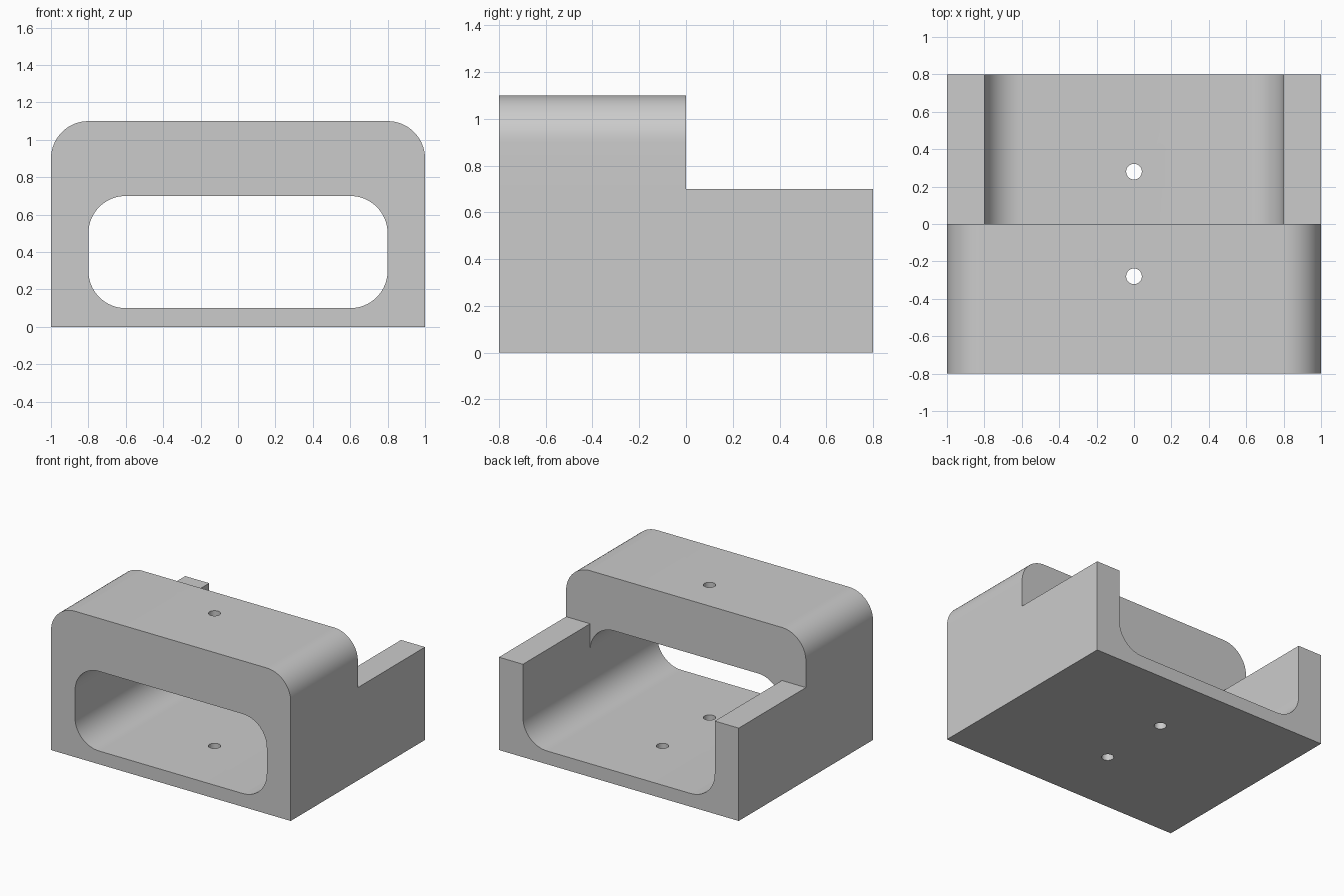
import bpy, bmesh, math

if "Cube" in bpy.data.objects:
    bpy.data.objects.remove(bpy.data.objects["Cube"])

D, R, N = 0.8, 0.2, 16   # half depth, corner radius, segments per corner


def arc(cx, cz, start):
    """Quarter circle, counter-clockwise from the start angle in degrees."""
    return [(cx + R * math.cos(math.radians(start + 90 * i / N)),
             cz + R * math.sin(math.radians(start + 90 * i / N))) for i in range(N + 1)]


# Cross-sections in x, z
hood = [(1, 0), (1, 0.7)] + arc(0.8, 0.9, 0) + arc(-0.8, 0.9, 90) + [(-1, 0.7), (-1, 0)]
tunnel_top = arc(0.6, 0.5, 0) + arc(-0.6, 0.5, 90)
tunnel_bottom = arc(-0.6, 0.3, 180) + arc(0.6, 0.3, 270)
tunnel = tunnel_top + tunnel_bottom
tray = ([(-1, 0), (-1, 0.7), (-0.8, 0.7), (-0.8, 0.5)] + tunnel_bottom
        + [(0.8, 0.5), (0.8, 0.7), (1, 0.7), (1, 0)])

bm = bmesh.new()


def face(points):
    bm.faces.new([bm.verts.new(p) for p in points])


def cap(outline, y):
    face([(x, y, z) for x, z in outline])


def skin(outline, y0, y1):
    for (xa, za), (xb, zb) in zip(outline, outline[1:] + outline[:1]):
        face([(xa, y0, za), (xb, y0, zb), (xb, y1, zb), (xa, y1, za)])


# Lengthwise surfaces: hood, tunnel, open tray
skin(hood, -D, 0)
skin(tunnel, -D, 0)
skin(tray, 0, D)

# Front ring, as an upper and a lower half, with the side strips between them
cap(hood[1:-1] + [(-0.8, 0.5)] + tunnel_top[::-1] + [(0.8, 0.5)], -D)
cap([(-1, 0), (-1, 0.7), (-0.8, 0.5)] + tunnel_bottom + [(0.8, 0.5), (1, 0.7), (1, 0)], -D)

# Back of the hood above the tray walls, and the back end of the tray
cap(hood[1:-1] + [(-0.8, 0.7)] + tunnel_top[::-1] + [(0.8, 0.7)], 0)
cap(tray, D)

bmesh.ops.remove_doubles(bm, verts=bm.verts, dist=1e-5)
bmesh.ops.recalc_face_normals(bm, faces=bm.faces)
mesh = bpy.data.meshes.new("housing")
bm.to_mesh(mesh)
bm.free()
housing = bpy.data.objects.new("housing", mesh)
bpy.context.collection.objects.link(housing)

grey = bpy.data.materials.new("plain grey")
grey.diffuse_color = (0.6, 0.6, 0.6, 1)
grey.use_nodes = True
grey.node_tree.nodes["Principled BSDF"].inputs["Base Color"].default_value = grey.diffuse_color
mesh.materials.append(grey)

# Screw holes through roof and floor
for y in (-0.28, 0.28):
    bpy.ops.mesh.primitive_cylinder_add(vertices=32, radius=0.042, depth=3, location=(0, y, 0.5))
    drill = bpy.context.object
    drill.name = "hole_cutter"
    drill.hide_render = True
    cut = housing.modifiers.new("screw_hole", 'BOOLEAN')
    cut.object, cut.operation, cut.solver = drill, 'DIFFERENCE', 'EXACT'
    bpy.ops.object.select_all(action='DESELECT')
    housing.select_set(True)
    bpy.context.view_layer.objects.active = housing
    bpy.ops.object.modifier_apply(modifier=cut.name)
    bpy.data.objects.remove(drill)

bpy.ops.object.shade_smooth_by_angle(angle=math.radians(30))
